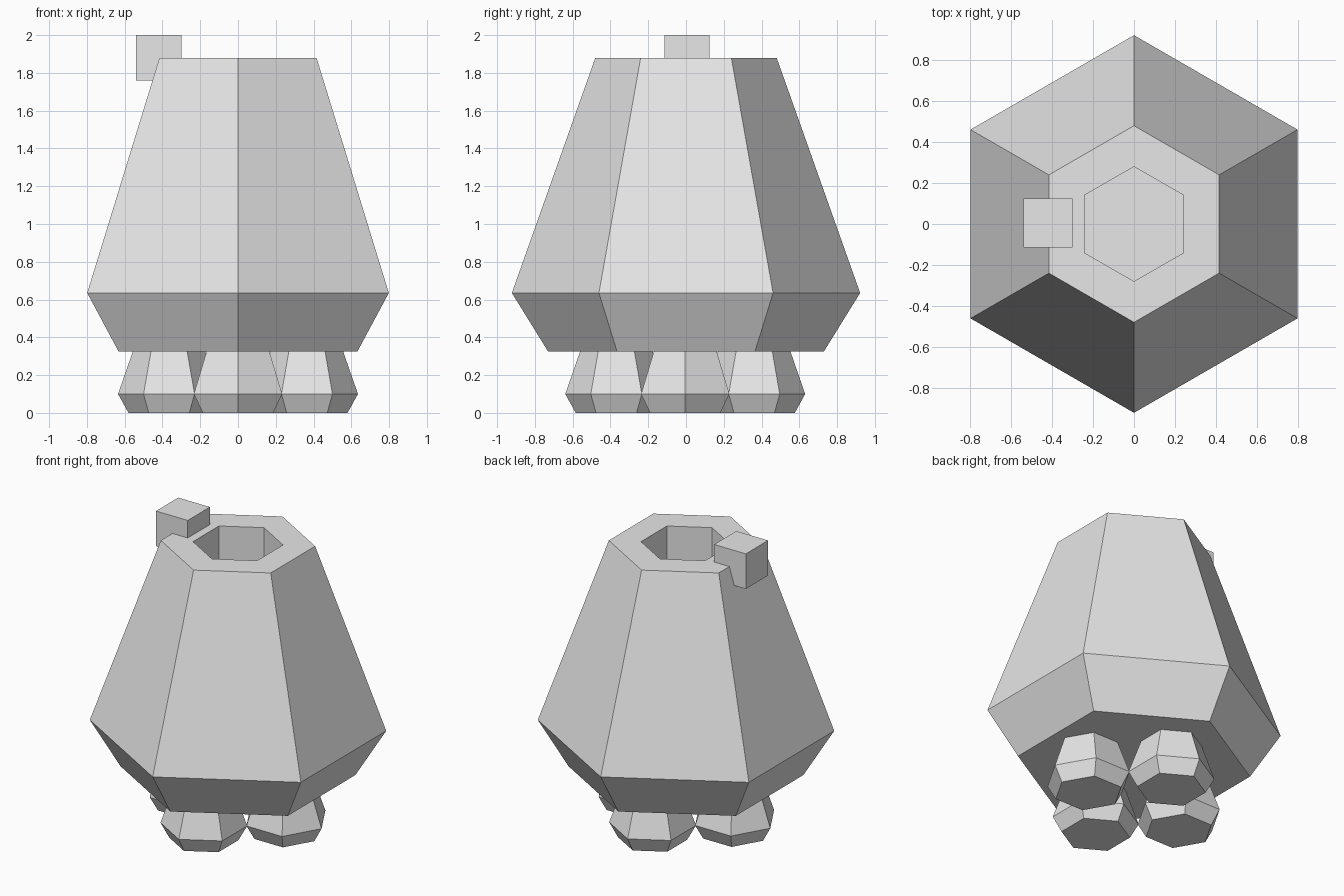
import bpy, bmesh, math

cube = bpy.data.objects.get("Cube")
if cube:
    bpy.data.objects.remove(cube, do_unlink=True)

grey = bpy.data.materials.new("light grey")
grey.use_nodes = True
grey.diffuse_color = (0.8, 0.8, 0.8, 1)
grey.node_tree.nodes["Principled BSDF"].inputs["Base Color"].default_value = (0.8, 0.8, 0.8, 1)


def finish(name, bm):
    bmesh.ops.recalc_face_normals(bm, faces=bm.faces)
    mesh = bpy.data.meshes.new(name)
    bm.to_mesh(mesh)
    bm.free()
    mesh.materials.append(grey)
    obj = bpy.data.objects.new(name, mesh)
    bpy.context.collection.objects.link(obj)
    return obj


def hex_solid(name, profile, centre=(0, 0, 0), turn=0.0):
    """Six-sided solid through (radius, height) rings, capped at both ends."""
    bm = bmesh.new()
    rings = []
    for radius, height in profile:
        angles = [turn + i * math.pi / 3 for i in range(6)]
        rings.append([bm.verts.new((radius * math.cos(a), radius * math.sin(a), height))
                      for a in angles])
    for low, high in zip(rings, rings[1:]):
        for i in range(6):
            j = (i + 1) % 6
            bm.faces.new((low[i], low[j], high[j], high[i]))
    bm.faces.new(rings[0])
    bm.faces.new(rings[-1])
    obj = finish(name, bm)
    obj.location = centre
    return obj


# Tapered body with a straight-walled well in the top
hex_solid("body", [(0.73, 0.325), (0.922, 0.635), (0.48, 1.88), (0.28, 1.88), (0.28, 1.38)],
          turn=math.pi / 2)

# Four feet, each with a corner pointing outwards
for i, side in enumerate(("left", "back", "right", "front")):
    a = i * math.pi / 2
    hex_solid(side + "_foot", [(0.215, 0), (0.27, 0.1), (0.145, 0.46)],
              (0.365 * math.cos(a), 0.365 * math.sin(a) - 0.004, 0), a)

# Small block on the rim
bm = bmesh.new()
bmesh.ops.create_cube(bm, size=0.24)
block = finish("rim_block", bm)
block.location = (-0.42, 0.005, 1.88)
